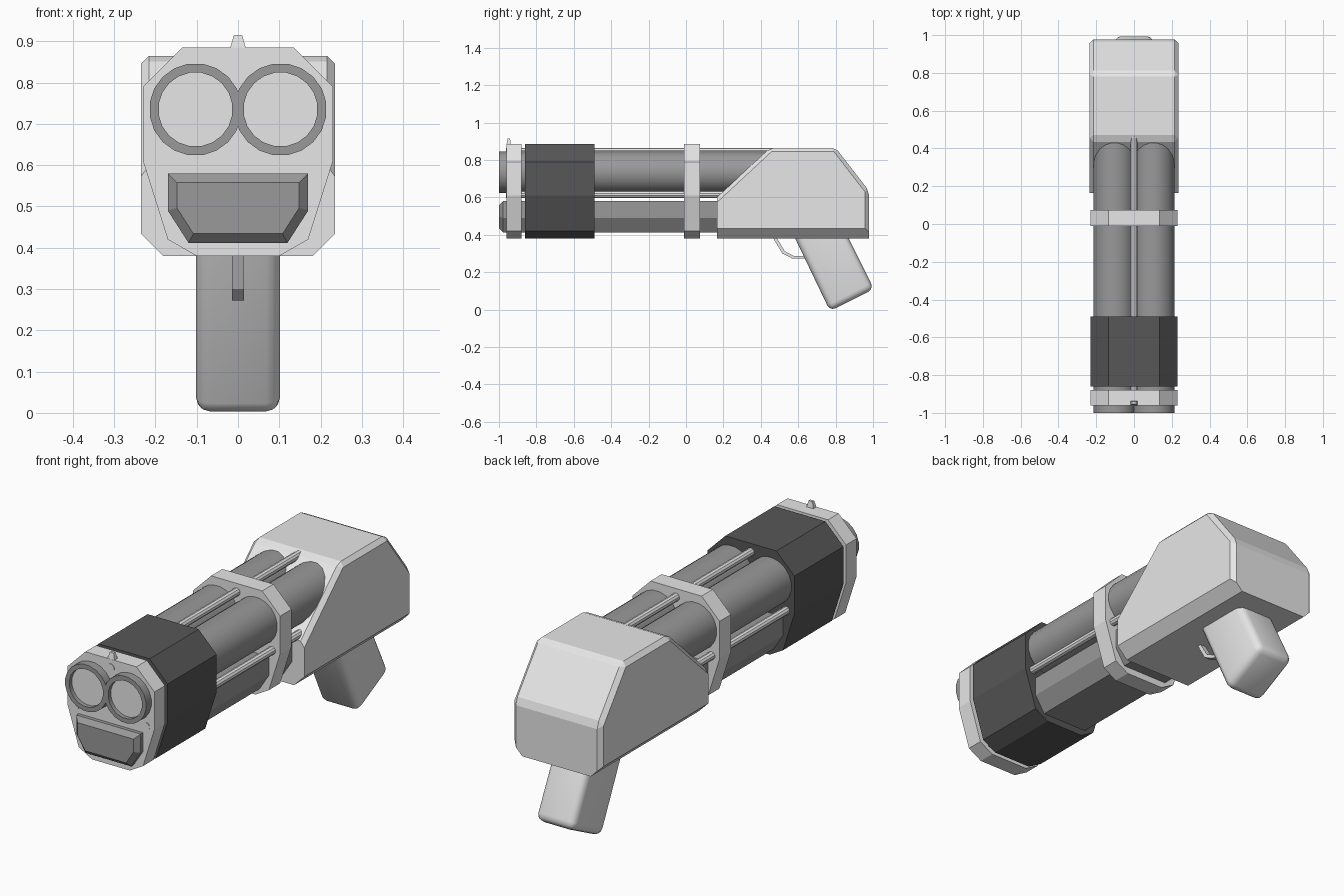
import bpy, bmesh, math
from mathutils import Vector

if "Cube" in bpy.data.objects:
    bpy.data.objects.remove(bpy.data.objects["Cube"], do_unlink=True)


def material(name, v):
    m = bpy.data.materials.new(name)
    m.use_nodes = True
    m.diffuse_color = (v, v, v, 1)
    m.node_tree.nodes["Principled BSDF"].inputs["Base Color"].default_value = (v, v, v, 1)
    return m


LIGHT = material("light_grey", 0.8)
STEEL = material("steel_grey", 0.32)
DARK = material("dark_grey", 0.095)


def finish(name, bm, mats, smooth=False):
    bmesh.ops.recalc_face_normals(bm, faces=bm.faces)
    me = bpy.data.meshes.new(name)
    bm.to_mesh(me)
    bm.free()
    ob = bpy.data.objects.new(name, me)
    bpy.context.collection.objects.link(ob)
    for m in mats:
        me.materials.append(m)
    if smooth:
        bpy.ops.object.select_all(action='DESELECT')
        ob.select_set(True)
        bpy.context.view_layer.objects.active = ob
        bpy.ops.object.shade_smooth_by_angle(angle=math.radians(35))
    return ob


def prism(pts, a, b, axis):
    """Extrude a closed profile from a to b along 'x' (y,z points) or 'y' (x,z points)."""
    bm = bmesh.new()
    place = (lambda p, t: (t, p[0], p[1])) if axis == 'x' else (lambda p, t: (p[0], t, p[1]))
    r0 = [bm.verts.new(place(p, a)) for p in pts]
    r1 = [bm.verts.new(place(p, b)) for p in pts]
    bm.faces.new(r0)
    bm.faces.new(r1[::-1])
    n = len(pts)
    for i in range(n):
        j = (i + 1) % n
        bm.faces.new((r0[j], r0[i], r1[i], r1[j]))
    bmesh.ops.recalc_face_normals(bm, faces=bm.faces)
    return bm


def mirrored(half):
    return half + [(-x, z) for x, z in reversed(half)]


def circle(cx, cz, r, n):
    return [(cx + r * math.cos(2 * math.pi * (i + .5) / n),
             cz + r * math.sin(2 * math.pi * (i + .5) / n)) for i in range(n)]


# Bands and sliding fore grip share one outline
outline = mirrored([(0.135, 0.885), (0.23, 0.79), (0.23, 0.61), (0.17, 0.42), (0.10, 0.38)])
for name, a, b, mat in (("front_band", -0.96, -0.88, LIGHT),
                        ("middle_band", -0.01, 0.075, LIGHT),
                        ("fore_grip", -0.86, -0.49, DARK)):
    finish(name, prism(outline, a, b, 'y'), [mat])

# Twin barrels with shallow, light muzzle plugs
for side, cx in (("left", 0.103), ("right", -0.103)):
    bm = bmesh.new()
    n = 20
    rings = [[bm.verts.new((x, y, z)) for x, z in circle(cx, 0.735, r, n)]
             for r, y in ((0.112, 0.6), (0.112, -1.0), (0.09, -1.0), (0.09, -0.98))]
    bm.faces.new(rings[0])
    for r0, r1 in zip(rings, rings[1:]):
        for i in range(n):
            j = (i + 1) % n
            bm.faces.new((r0[i], r0[j], r1[j], r1[i]))
    bm.faces.new(rings[-1]).material_index = 1
    finish(side + "_barrel", bm, [STEEL, LIGHT], True)

# Lower magazine tube with a chamfered front end
bm = prism(mirrored([(0.17, 0.58), (0.17, 0.49), (0.12, 0.412)]), -1.0, 0.3, 'y')
rim = [e for e in bm.edges if all(v.co.y < -0.99 for v in e.verts)]
bmesh.ops.bevel(bm, geom=rim, offset=0.022, segments=1, affect='EDGES')
finish("magazine_tube", bm, [STEEL])

# Guide rods
for name, x, z, end in (("top_rod", 0, 0.845, 0.47),
                        ("left_rod", 0.187, 0.615, 0.3),
                        ("right_rod", -0.187, 0.615, 0.3)):
    finish(name, prism(circle(x, z, 0.019, 10), -0.963, end, 'y'), [LIGHT], True)

# Receiver: side profile with wide lower and narrow upper chamfers
W = 0.235
bm = prism([(0.165, 0.38), (0.165, 0.60), (0.45, 0.865), (0.80, 0.865),
            (0.978, 0.635), (0.978, 0.38)], -W, W, 'x')
low = [e for e in bm.edges if all(v.co.z < 0.39 for v in e.verts)
       and abs(e.verts[0].co.x - e.verts[1].co.x) < 0.01]
bmesh.ops.bevel(bm, geom=low, offset=0.054, segments=1, affect='EDGES')
upper = [e for e in bm.edges if all(abs(v.co.x) > W - 0.001 for v in e.verts)
         and max(v.co.z for v in e.verts) > 0.5
         and max(v.co.y for v in e.verts) > 0.2]
bmesh.ops.bevel(bm, geom=upper, offset=0.02, segments=1, affect='EDGES')
finish("receiver", bm, [LIGHT])

# Slanted rear grip with rounded edges
bm = prism([(0.555, 0.44), (0.77, -0.008), (1.005, 0.11), (0.84, 0.44)], -0.102, 0.102, 'x')
edges = [e for e in bm.edges if min(v.co.z for v in e.verts) < 0.3]
bmesh.ops.bevel(bm, geom=edges, offset=0.034, segments=3, profile=0.5, affect='EDGES')
finish("rear_grip", bm, [LIGHT], True)

# Trigger guard: a thin bent strip
path = [Vector(p) for p in ((0.455, 0.40), (0.515, 0.30), (0.57, 0.272), (0.66, 0.272))]
inner = [(0.475, 0.40), (0.528, 0.312), (0.575, 0.287), (0.66, 0.287)]
finish("trigger_guard", prism([tuple(p) for p in path] + inner[::-1], -0.014, 0.014, 'x'), [LIGHT])

# Tapered front sight
bm = prism(mirrored([(0.01, 0.915), (0.02, 0.88)]), -0.96, -0.935, 'y')
for v in bm.verts:
    if v.co.z > 0.9:
        v.co.y = -0.947 + (v.co.y + 0.947) * 0.5
finish("front_sight", bm, [LIGHT])
